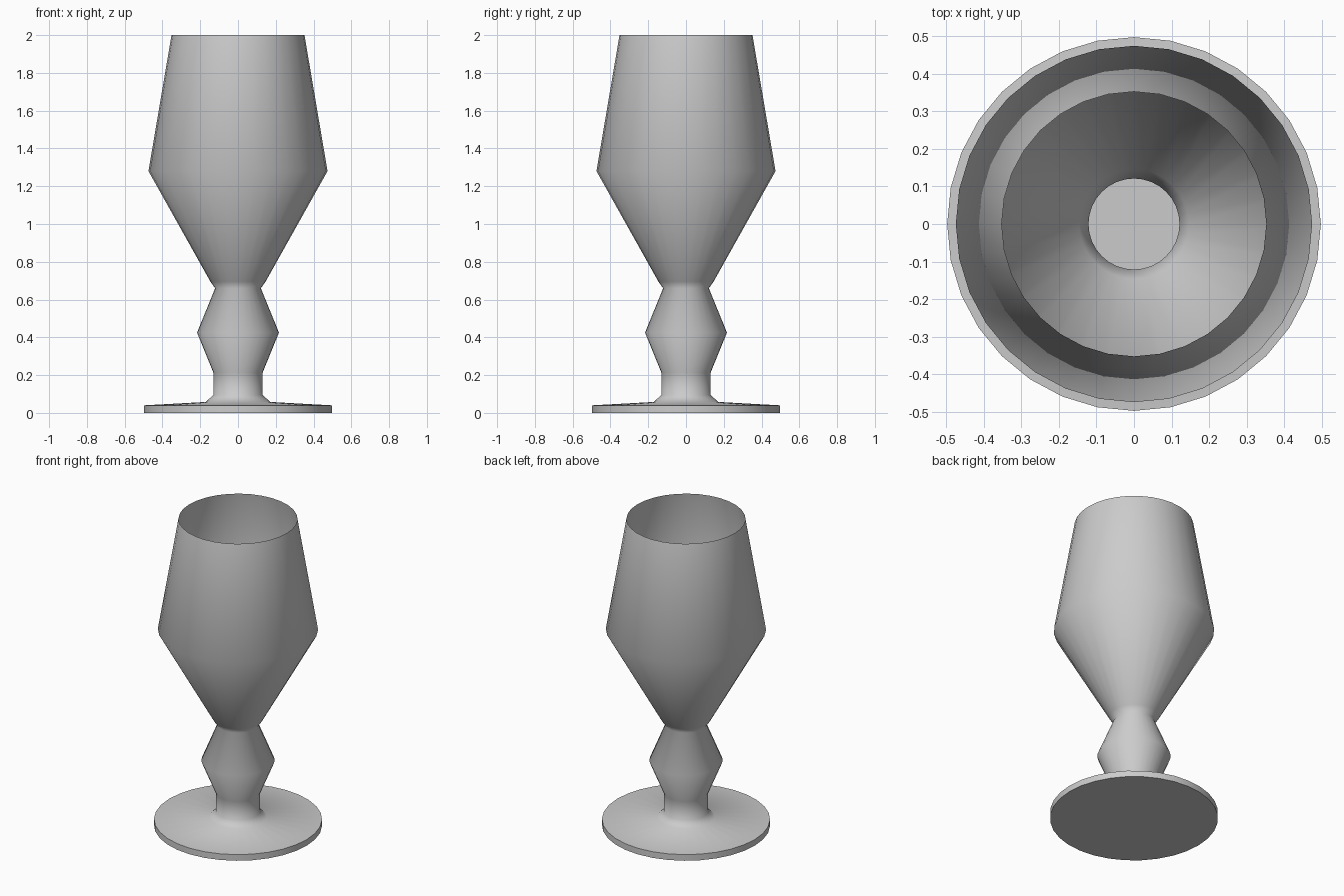
import bpy, bmesh, math

if "Cube" in bpy.data.objects:
    bpy.data.objects.remove(bpy.data.objects["Cube"])

SEGMENTS = 32


def lathe(name, profile, sharp_angle):
    """Spin an (r, z) profile round the z axis; a first radius is capped flat."""
    bm = bmesh.new()
    rings = []
    for r, z in profile:
        rings.append([bm.verts.new((r * math.cos(2 * math.pi * i / SEGMENTS),
                                    r * math.sin(2 * math.pi * i / SEGMENTS), z))
                      for i in range(SEGMENTS)])
    bm.faces.new(list(reversed(rings[0])))
    for low, high in zip(rings, rings[1:]):
        for i in range(SEGMENTS):
            j = (i + 1) % SEGMENTS
            bm.faces.new((low[i], low[j], high[j], high[i]))
    mesh = bpy.data.meshes.new(name)
    bm.to_mesh(mesh)
    bm.free()
    obj = bpy.data.objects.new(name, mesh)
    bpy.context.collection.objects.link(obj)
    bpy.ops.object.select_all(action='DESELECT')
    obj.select_set(True)
    bpy.context.view_layer.objects.active = obj
    bpy.ops.object.shade_smooth_by_angle(angle=math.radians(sharp_angle))
    return obj


# foot disc with its flare into the stem
foot = [(0.497, 0.0), (0.497, 0.04), (0.17, 0.058), (0.131, 0.095)]
# stem with a faceted bulge, narrowing to the neck
stem = [(0.131, 0.215), (0.217, 0.425), (0.121, 0.66)]
# thin-skinned open bowl
bowl = [(0.146, 0.695), (0.474, 1.28), (0.352, 2.0)]

lathe("goblet", foot + stem + bowl, 60)
